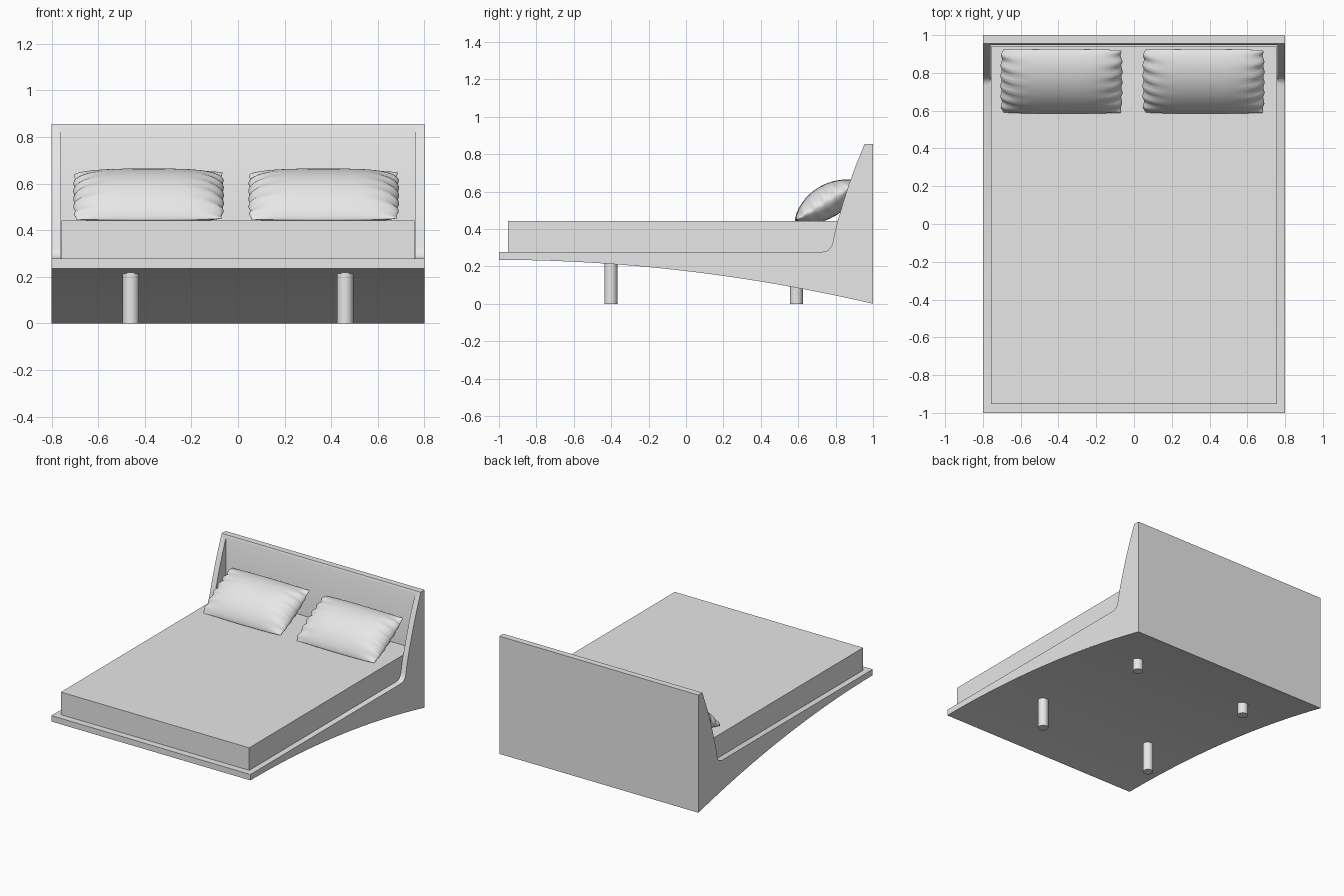
import bpy, bmesh, math
from mathutils import Matrix, Vector

cube = bpy.data.objects.get("Cube")
if cube:
    bpy.data.objects.remove(cube, do_unlink=True)

grey = bpy.data.materials.new("light_grey")
grey.use_nodes = True
grey.diffuse_color = (0.8, 0.8, 0.8, 1)
grey.node_tree.nodes["Principled BSDF"].inputs["Base Color"].default_value = (0.8, 0.8, 0.8, 1)


def finish(bm, name):
    """Turn a bmesh into a linked, selected, active object."""
    bmesh.ops.recalc_face_normals(bm, faces=bm.faces)
    mesh = bpy.data.meshes.new(name)
    bm.to_mesh(mesh)
    bm.free()
    mesh.materials.append(grey)
    obj = bpy.data.objects.new(name, mesh)
    bpy.context.collection.objects.link(obj)
    bpy.ops.object.select_all(action='DESELECT')
    obj.select_set(True)
    bpy.context.view_layer.objects.active = obj
    return obj


def smooth(angle=30):
    bpy.ops.object.shade_smooth_by_angle(angle=math.radians(angle))


def box(name, lo, hi):
    bm = bmesh.new()
    bmesh.ops.create_cube(bm, size=1)
    lo, hi = Vector(lo), Vector(hi)
    for v in bm.verts:
        v.co = Vector([(a + b) / 2 + c * (b - a) for a, b, c in zip(lo, hi, v.co)])
    return finish(bm, name)


def underside(y):
    """Height of the arched underside of the frame."""
    return 0.235 - 0.0025 * (y + 1) - 0.0575 * (y + 1) ** 2


# Frame: side profile with arched underside and swept headboard wings
HALF = 0.8
profile = [(-1 + 2 * i / 28, underside(-1 + 2 * i / 28)) for i in range(29)]
profile += [(1, 0.855), (0.955, 0.855), (0.91, 0.745), (0.87, 0.636),
            (0.838, 0.535), (0.81, 0.44), (0.796, 0.385), (0.785, 0.33),
            (0.778, 0.309), (0.767, 0.293), (0.752, 0.283), (0.733, 0.278),
            (-1, 0.278)]
bm = bmesh.new()
face = bm.faces.new([bm.verts.new((-HALF, y, z)) for y, z in profile])
out = bmesh.ops.extrude_face_region(bm, geom=[face])
for v in out["geom"]:
    if isinstance(v, bmesh.types.BMVert):
        v.co.x = HALF
frame = finish(bm, "bed_frame")

# Recess between the wings
cutter = box("recess_cutter", (-0.76, 0.5, 0.281), (0.76, 0.948, 1.2))
cutter.hide_render = True
bpy.context.view_layer.objects.active = frame
mod = frame.modifiers.new("recess", 'BOOLEAN')
mod.operation = 'DIFFERENCE'
mod.solver = 'EXACT'
mod.object = cutter
bpy.ops.object.modifier_apply(modifier=mod.name)
bpy.data.objects.remove(cutter, do_unlink=True)
bpy.ops.object.select_all(action='DESELECT')
frame.select_set(True)
smooth()

# Mattress
box("mattress", (-0.757, -0.952, 0.27), (0.757, 0.94, 0.442))

# Legs
for y, row in ((-0.402, "front"), (0.59, "rear")):
    for x, side in ((0.46, "left"), (-0.46, "right")):
        top = underside(y) + 0.01
        bm = bmesh.new()
        bmesh.ops.create_cone(bm, cap_ends=True, segments=32, radius1=0.035,
                              radius2=0.035, depth=top,
                              matrix=Matrix.Translation((x, y, top / 2)))
        finish(bm, f"{row}_{side}_leg")
        smooth()


# Pillows: two bulged sheets joined along a slightly crumpled seam
def pillow(name, x):
    bm = bmesh.new()
    for side in (1, -1):
        verts = bmesh.ops.create_grid(bm, x_segments=48, y_segments=36, size=1)["verts"]
        for v in verts:
            u = math.sin(v.co.x * math.pi / 2)
            w = math.sin(v.co.y * math.pi / 2)
            bulge = max(0, 1 - u ** 4) ** 0.6 * max(0, 1 - w * w) ** 0.75
            crease = u ** 6 * math.sin(19 * w + 2 * u)
            thick = 0.088 * bulge * (1 + 0.18 * crease)
            v.co = (u * (0.312 + 0.008 * (1 - w ** 4) + 0.004 * crease),
                    w * (0.194 + 0.005 * (1 - u * u)),
                    side * thick + 0.004 * crease * abs(u))
    bmesh.ops.remove_doubles(bm, verts=bm.verts, dist=0.0002)
    tilt = Matrix.Rotation(math.radians(31), 4, 'X')
    bmesh.ops.transform(bm, verts=bm.verts,
                        matrix=Matrix.Translation((x, 0.755, 0.547)) @ tilt)
    finish(bm, name)
    smooth(60)


pillow("left_pillow", 0.368)
pillow("right_pillow", -0.384)
